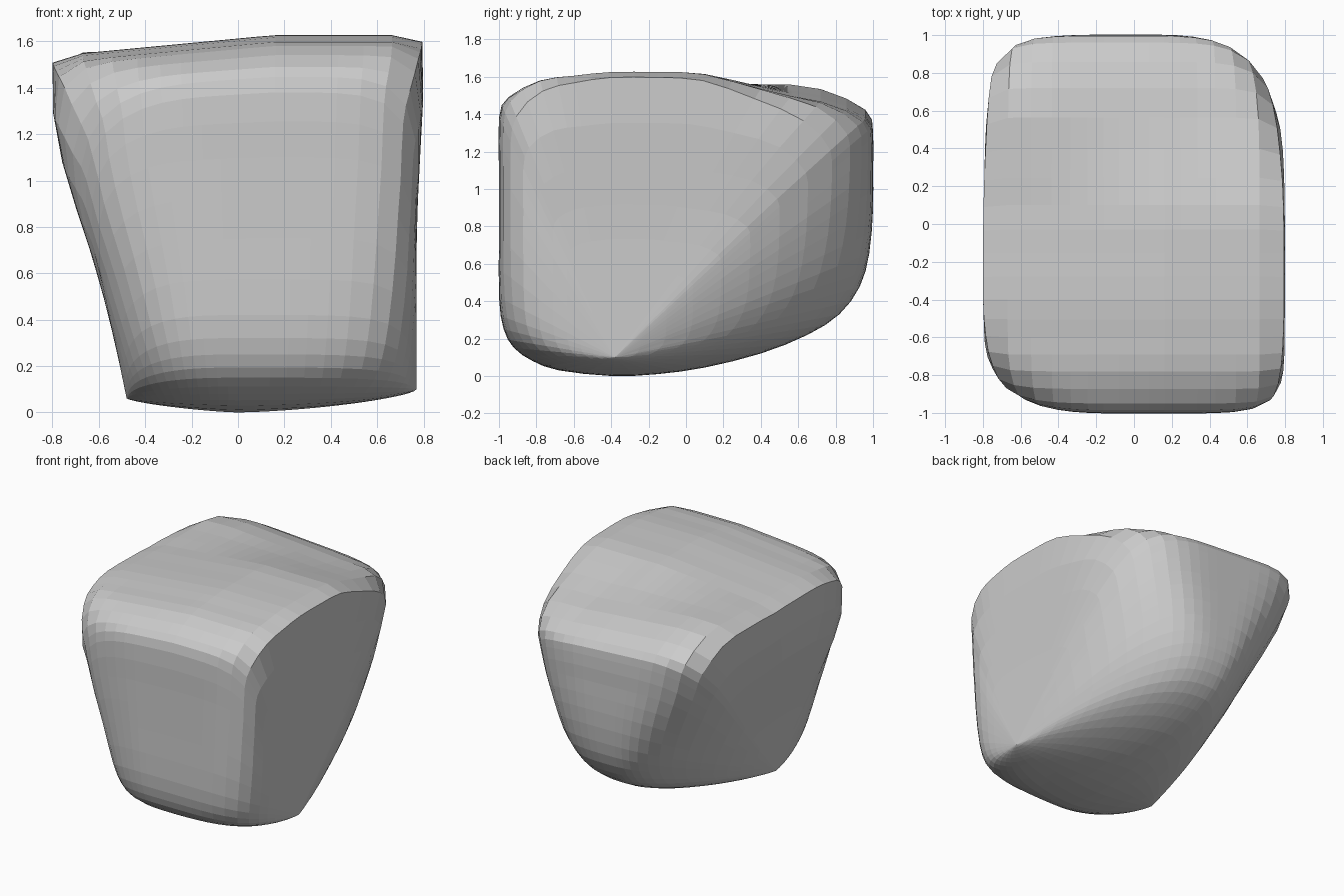
import bpy, bmesh, math

if "Cube" in bpy.data.objects:
    bpy.data.objects.remove(bpy.data.objects["Cube"])

# Side outline (y, z), corner squareness toward the right and left, narrowing away from the poles
OUTLINE = [
    (-1.0, 1.38, 6.5, 3.5, 0), (-1.0, 1.1, 6.5, 3.5, 0), (-1.0, 0.75, 6.5, 3.4, .02), (-1.0, 0.42, 5.5, 3.1, .05),
    (-0.975, 0.25, 4.8, 2.8, .08), (-0.92, 0.15, 3.8, 2.5, .1), (-0.82, 0.08, 2.8, 2.1, .12),
    (-0.68, 0.03, 2.0, 1.7, .1), (-0.4, 0.0, 1.5, 1.35, 0), (-0.15, 0.01, 1.6, 1.5, .1),
    (0.1, 0.045, 1.8, 1.7, .2), (0.4, 0.12, 2.0, 1.9, .25), (0.65, 0.22, 2.3, 2.2, .3),
    (0.82, 0.33, 2.5, 2.4, .3), (0.93, 0.48, 2.8, 2.7, .28), (0.98, 0.66, 3.2, 3.2, .22),
    (1.0, 0.9, 3.6, 4, .14), (1.0, 1.12, 3.9, 5, .07), (1.0, 1.32, 4.0, 6, .02), (0.96, 1.43, 4.6, 8, 0),
    (0.72, 1.54, 8, 14, 0), (0.4, 1.585, 16, 22, 0), (0.1, 1.62, 30, 32, 0), (-0.15, 1.625, 36, 36, 0),
    (-0.4, 1.625, 36, 36, 0), (-0.6, 1.605, 28, 20, 0), (-0.78, 1.58, 18, 9, 0), (-0.95, 1.49, 9, 4.5, 0),
]
RIGHT_WIDTH = [(0.1, 0.77), (0.8, 0.77), (1.2, 0.79), (1.55, 0.81)]
LEFT_WIDTH = [(0.06, 0.48), (0.3, 0.53), (0.6, 0.605), (0.9, 0.7), (1.15, 0.77), (1.4, 0.805), (1.6, 0.815)]
STEPS = 16


def lookup(table, z):
    if z <= table[0][0]:
        return table[0][1]
    for (a, va), (b, vb) in zip(table, table[1:]):
        if z <= b:
            return va + (vb - va) * (z - a) / (b - a)
    return table[-1][1]


def refine(points):
    """Add one smooth in-between point per segment of a closed outline."""
    out, n = [], len(points)
    for i in range(n):
        p0, p1, p2, p3 = (points[(i + k) % n] for k in (-1, 0, 1, 2))
        out.append(p1)
        out.append(tuple((9 * (b + c) - a - d) / 16 for a, b, c, d in zip(p0, p1, p2, p3)))
    return out


def clamp(v):
    return max(0.0, min(1.0, v))


def tilt(x, y, z):
    """Lower the top toward the left side and toward the right rear corner."""
    drop = 0.09 * clamp((0.15 - x) / 0.95) * (1 - 0.9 * clamp((y - 0.1) / 0.5))
    drop += 0.08 * clamp((x + 0.45) / 0.8) * clamp((y - 0.05) / 0.55)
    return z - drop * clamp(z / 1.6) ** 3


def surface_point(row, side, step):
    y, z, n_right, n_left, taper = row
    n = n_right if side > 0 else n_left
    pole_y, pole_z = -0.38, (0.1 if side > 0 else 0.06)
    a = step / STEPS * math.pi / 2
    c, s = math.cos(a), math.sin(a)
    r = (c ** n + s ** n) ** (-1 / n)
    across, out = c * r, s * r
    across *= 1 - taper * out
    py, pz = pole_y + out * (y - pole_y), pole_z + out * (z - pole_z)
    x = side * across * lookup(RIGHT_WIDTH if side > 0 else LEFT_WIDTH, pz)
    return x, py, tilt(x, py, pz)


# Boulder body: arcs from the right pole to the left pole, swept round the outline
bm = bmesh.new()
right_pole = bm.verts.new((0.77, -0.38, 0.1))
left_pole = bm.verts.new((-0.48, -0.38, 0.06))
arcs = []
for row in refine(OUTLINE):
    keys = [(1, k) for k in range(1, STEPS + 1)] + [(-1, k) for k in range(STEPS - 1, 0, -1)]
    arcs.append([bm.verts.new(surface_point(row, side, k)) for side, k in keys])
for i, arc in enumerate(arcs):
    nxt = arcs[(i + 1) % len(arcs)]
    bm.faces.new((right_pole, arc[0], nxt[0]))
    bm.faces.new((left_pole, nxt[-1], arc[-1]))
    for k in range(len(arc) - 1):
        bm.faces.new((arc[k], arc[k + 1], nxt[k + 1], nxt[k]))
bmesh.ops.recalc_face_normals(bm, faces=bm.faces)

mesh = bpy.data.meshes.new("boulder")
bm.to_mesh(mesh)
bm.free()
bpy.context.collection.objects.link(bpy.data.objects.new("boulder", mesh))
